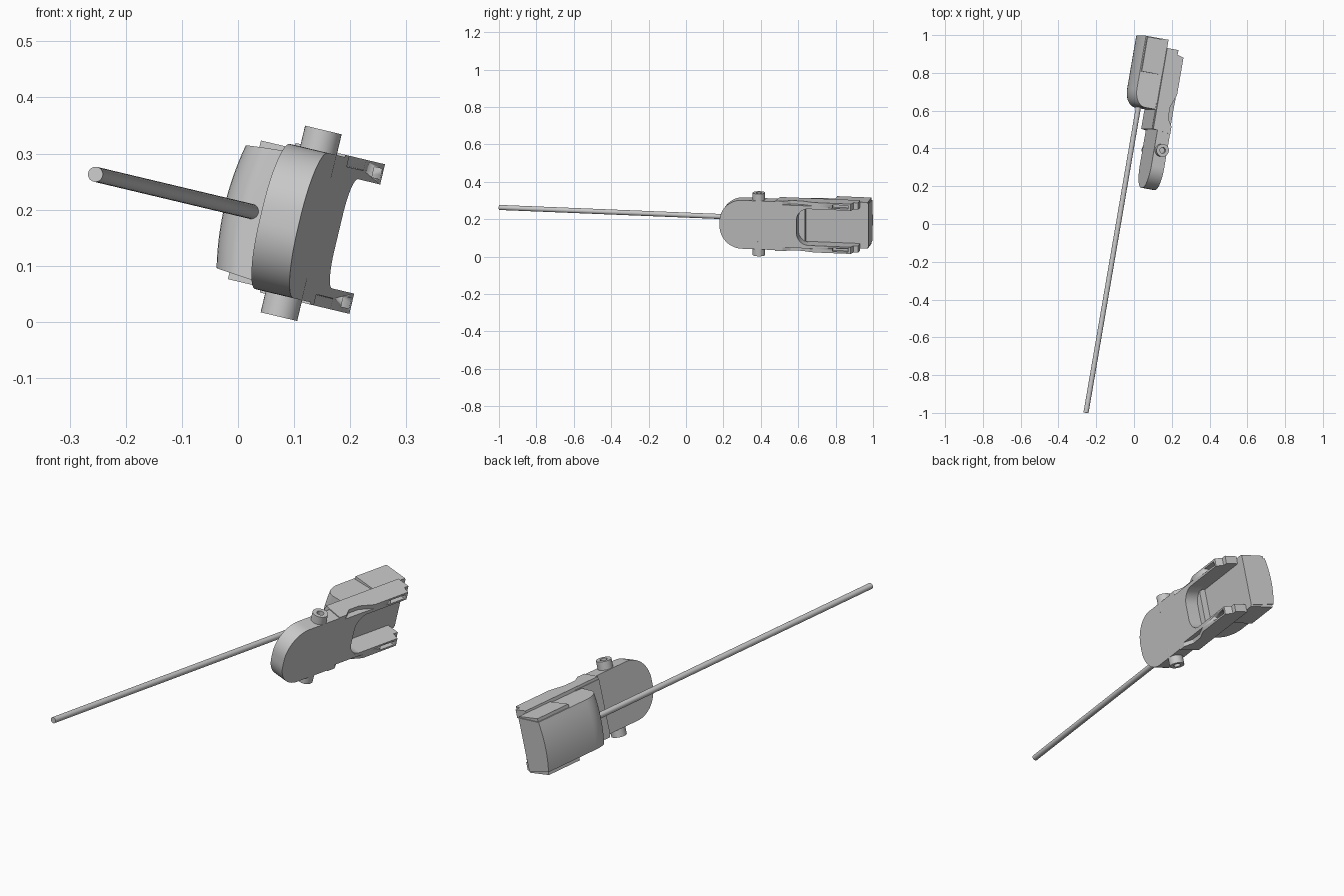
import bpy, bmesh, math
from mathutils import Matrix, Vector

cube = bpy.data.objects.get("Cube")
if cube:
    bpy.data.objects.remove(cube)

grey = bpy.data.materials.new("mid grey")
grey.use_nodes = True
grey.diffuse_color = (0.58, 0.58, 0.58, 1)
grey.node_tree.nodes["Principled BSDF"].inputs["Base Color"].default_value = grey.diffuse_color

# Local axes: x = thickness, y = length, z = height; the assembly is yawed, then rolled
POSE = Matrix.Rotation(math.radians(13.4), 4, 'Y') @ Matrix.Rotation(math.radians(-10), 4, 'Z')
MID = 0.197


def finish(name, bm, angle=30):
    bmesh.ops.recalc_face_normals(bm, faces=bm.faces)
    bm.transform(POSE)
    mesh = bpy.data.meshes.new(name)
    bm.to_mesh(mesh)
    bm.free()
    mesh.materials.append(grey)
    ob = bpy.data.objects.new(name, mesh)
    bpy.context.collection.objects.link(ob)
    bpy.ops.object.select_all(action='DESELECT')
    ob.select_set(True)
    bpy.context.view_layer.objects.active = ob
    bpy.ops.object.shade_smooth_by_angle(angle=math.radians(angle))
    return ob


def loft(name, loops, angle=30):
    """Skin closed loops of equal length and cap both ends."""
    bm = bmesh.new()
    rings = [[bm.verts.new(p) for p in loop] for loop in loops]
    n = len(rings[0])
    for a, b in zip(rings, rings[1:]):
        for i in range(n):
            j = (i + 1) % n
            bm.faces.new((a[i], a[j], b[j], b[i]))
    bm.faces.new(rings[0])
    bm.faces.new(rings[-1])
    return finish(name, bm, angle)


def box(name, x, y, z):
    corners = [(x[0], y[0]), (x[1], y[0]), (x[1], y[1]), (x[0], y[1])]
    return loft(name, [[(a, b, MID + h) for a, b in corners] for h in z])


def arc(cx, cy, rx, ry, start, end, steps=10):
    for i in range(steps + 1):
        t = math.radians(start + (end - start) * i / steps)
        yield (cx + rx * math.cos(t), cy + ry * math.sin(t))


def cylinder(bm, radius, depth, matrix, segments=32):
    bmesh.ops.create_cone(bm, cap_ends=True, segments=segments, radius1=radius,
                          radius2=radius, depth=depth, matrix=matrix)


# Long thin rod
bm = bmesh.new()
cylinder(bm, 0.0135, 1.695,
         Matrix.Translation((-0.13, -0.19, MID)) @ Matrix.Rotation(math.pi / 2, 4, 'X'))
finish("long_rod", bm)

# Flat plate: rounded nose, U-shaped opening at the rear
half = list(arc(0.308, 0.013, 0.12, 0.12, 180, 90, 14))
half += [(0.5, 0.133), (0.5, 0.115), (0.67, 0.115), (0.67, 0.1)]
half += list(arc(0.67, 0.035, 0.065, 0.065, 90, 180, 8))[1:]
outline = half + [(y, -z) for y, z in reversed(half)]
loft("nose_plate", [[(x, y, MID + z) for y, z in outline] for x in (-0.038, 0.033)])

# Neck joining the plate to the housing
box("neck", (-0.066, -0.03), (0.5, 0.64), (-0.125, 0.125))

# Two side arms: flush inside, dipped along the outer edge, slotted near the tip
dipped = [(-0.062, 0.5), (0.033, 0.49), (0.033, 0.53), (0.008, 0.57), (0.008, 0.63),
          (0.034, 0.70), (0.034, 0.90), (0.0, 0.91), (0.0, 0.935), (-0.062, 0.935)]
flush = [(0.033 if x == 0.008 else x, y) for x, y in dipped]
layers = ((flush, 0.1), (flush, 0.117), (dipped, 0.118), (dipped, 0.137))
for side, s in (("upper", 1), ("lower", -1)):
    ob = loft(side + "_arm", [[(x, y, MID + s * h) for x, y in ring] for ring, h in layers])
    cutter = box("slot_cutter", (0.005, 0.06), (0.80, 0.885), (s * 0.109, s * 0.128))
    cutter.hide_render = True
    mod = ob.modifiers.new("slot", 'BOOLEAN')
    mod.operation = 'DIFFERENCE'
    mod.solver = 'EXACT'
    mod.object = cutter
    bpy.context.view_layer.objects.active = ob
    bpy.ops.object.modifier_apply(modifier=mod.name)
    bpy.data.objects.remove(cutter)

    # Pad on the flank of the housing
    box(side + "_pad", (-0.175, -0.06), (0.79, 0.976), (s * 0.1, s * 0.127))

    # Socket-headed pin standing out of the plate edge
    bm = bmesh.new()
    cylinder(bm, 0.0335, 0.08, Matrix.Translation((0, 0.396, MID + s * 0.131)))
    bm.normal_update()
    cap = max((f for f in bm.faces if len(f.verts) > 4), key=lambda f: s * f.calc_center_median().z)
    bmesh.ops.inset_region(bm, faces=[cap], thickness=0.018)
    bmesh.ops.inset_region(bm, faces=[cap], thickness=0.0005)
    bmesh.ops.translate(bm, verts=cap.verts, vec=Vector((0, 0, -s * 0.02)))
    finish(side + "_pin", bm)

# Housing: slightly bulging outer face and a rounded front corner
loops = []
for i in range(13):
    t = -1 + i / 6
    outer = -0.193 + 0.012 * t * t
    ring = [(-0.06, 0.98), (-0.06, 0.605)]
    ring += list(arc(outer + 0.06, 0.695, 0.06, 0.09, 270, 180, 10))
    ring += [(outer, 0.98)]
    loops.append([(x, y, MID + t * (0.112 + 0.08 * (x + 0.182))) for x, y in ring])
loft("housing", loops)
